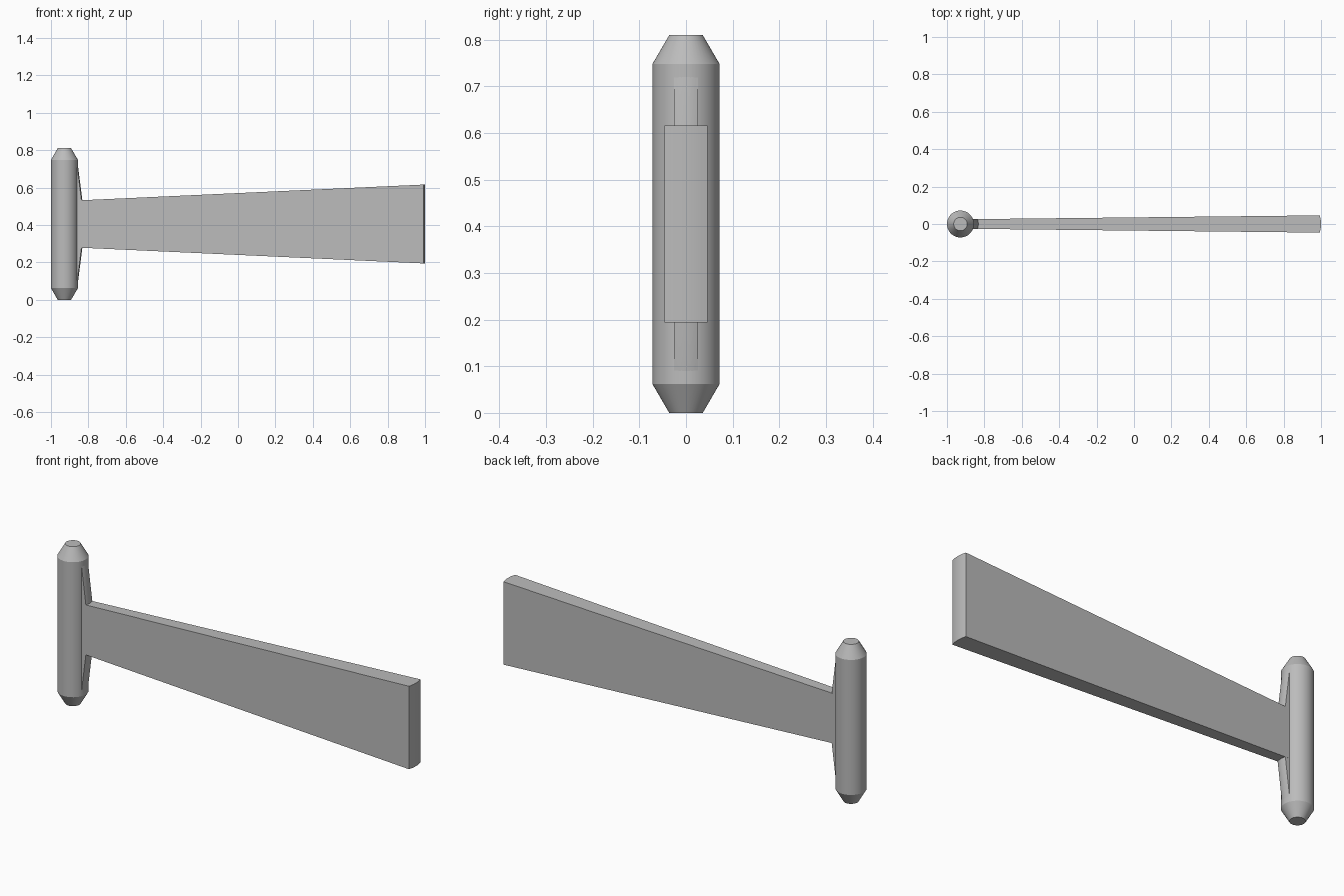
import bpy
import bmesh
import math

cube = bpy.data.objects.get("Cube")
if cube:
    bpy.data.objects.remove(cube, do_unlink=True)

grey = bpy.data.materials.new("plain_grey")
grey.use_nodes = True
colour = (0.5, 0.5, 0.5, 1)
grey.diffuse_color = colour
grey.node_tree.nodes["Principled BSDF"].inputs["Base Color"].default_value = colour

MID_Z = 0.405
PIN_X = -0.928


def loft(name, rings):
    """Join closed rings of points and cap both ends."""
    bm = bmesh.new()
    loops = [[bm.verts.new(p) for p in ring] for ring in rings]
    for low, high in zip(loops, loops[1:]):
        for i in range(len(low)):
            j = (i + 1) % len(low)
            bm.faces.new((low[i], low[j], high[j], high[i]))
    bm.faces.new(loops[0][::-1])
    bm.faces.new(loops[-1])
    bmesh.ops.recalc_face_normals(bm, faces=bm.faces)
    mesh = bpy.data.meshes.new(name)
    bm.to_mesh(mesh)
    bm.free()
    mesh.materials.append(grey)
    obj = bpy.data.objects.new(name, mesh)
    bpy.context.collection.objects.link(obj)
    bpy.ops.object.select_all(action="DESELECT")
    obj.select_set(True)
    bpy.context.view_layer.objects.active = obj
    bpy.ops.object.shade_smooth_by_angle(angle=math.radians(25))
    return obj


def circle(radius, z, count=48):
    turns = [2 * math.pi * i / count for i in range(count)]
    return [(PIN_X + radius * math.cos(a), radius * math.sin(a), z) for a in turns]


def plan(back, back_half, nose, nose_half, bulge, steps=8):
    """Outline seen from above: straight sides and a gently rounded nose."""
    points = [(back, back_half), (back, -back_half)]
    for i in range(steps + 1):
        t = 2 * i / steps - 1
        points.append((nose - bulge * t * t, nose_half * t))
    return points


# Upright pin with chamfered ends
loft("pin", [circle(r, MID_Z + h) for r, h in
             ((0.036, -0.405), (0.072, -0.343), (0.072, 0.343), (0.036, 0.405))])

# Tapered blade, growing taller and thicker towards its rounded tip
blade_plan = plan(-0.9, 0.0255, 1.0, 0.046, 0.007)


def blade_half_height(x):
    return 0.127 + (x + 0.835) * 0.0458


loft("blade", [[(x, y, MID_Z + side * blade_half_height(x)) for x, y in blade_plan]
               for side in (-1, 1)])

# Thin web that tapers into the pin above and below the blade
loft("web", [[(x, y, MID_Z + h) for x, y in plan(PIN_X, 0.026, nose, 0.026, 0.005)]
             for nose, h in ((-0.856, -0.315), (-0.832, -0.125),
                             (-0.832, 0.125), (-0.856, 0.315))])
